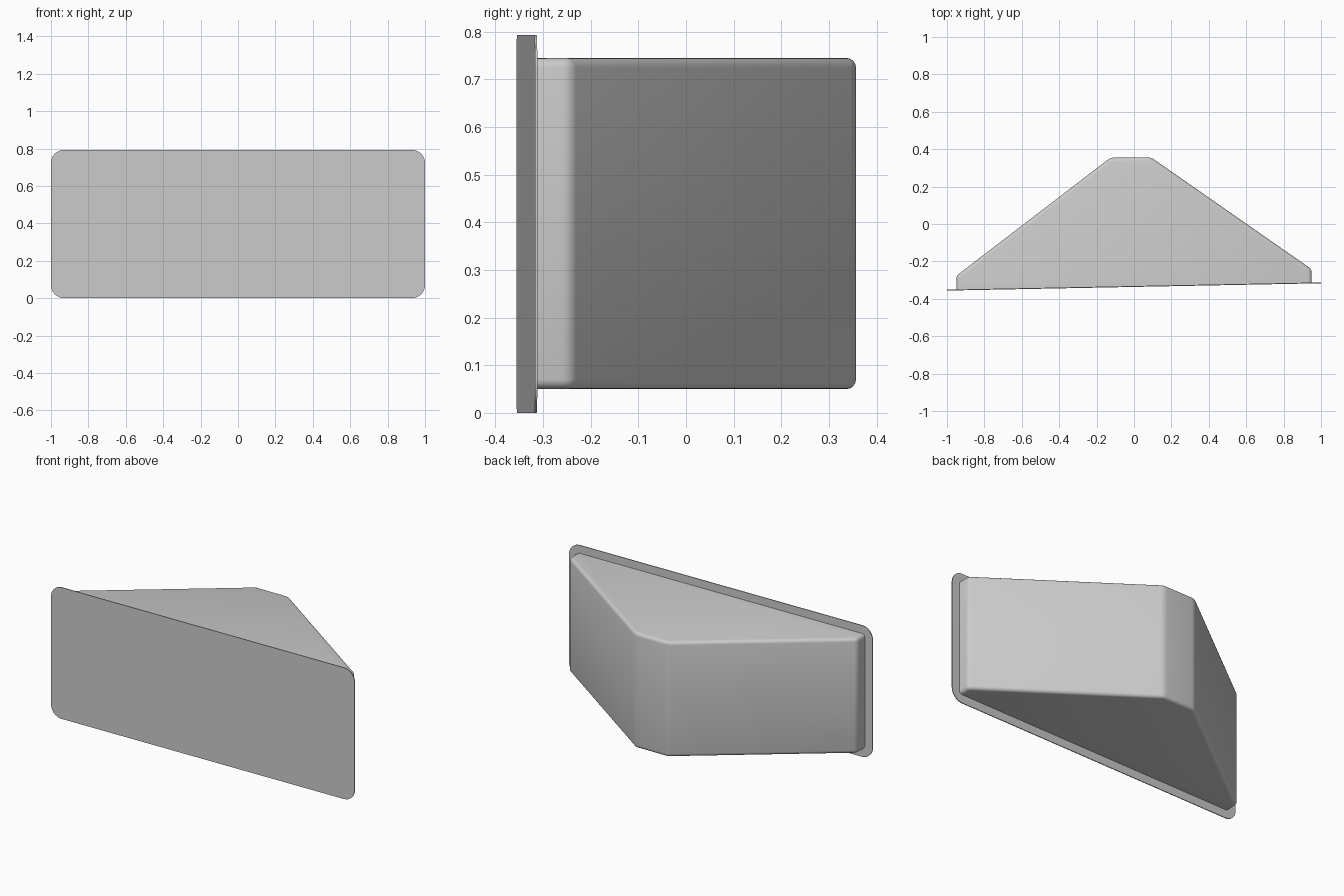
import bpy, bmesh, math
from math import sin, cos, pi

cube = bpy.data.objects.get("Cube")
if cube:
    bpy.data.objects.remove(cube, do_unlink=True)

grey = bpy.data.materials.new("light grey")
grey.use_nodes = True
colour = (0.6, 0.6, 0.6, 1)
grey.diffuse_color = colour
grey.node_tree.nodes["Principled BSDF"].inputs["Base Color"].default_value = colour

HEIGHT = 0.793


def front_y(x):
    """The front plane is turned slightly about z."""
    return -0.3365 + 0.0195 * x


def prism(name, outline, offset, bevel_test=None):
    """Extrude an outline by an offset, optionally rounding chosen edges."""
    bm = bmesh.new()
    face = bm.faces.new([bm.verts.new(p) for p in outline])
    new = bmesh.ops.extrude_face_region(bm, geom=[face], use_keep_orig=True)["geom"]
    verts = [g for g in new if isinstance(g, bmesh.types.BMVert)]
    bmesh.ops.translate(bm, verts=verts, vec=offset)
    bmesh.ops.recalc_face_normals(bm, faces=bm.faces)
    if bevel_test:
        edges = [e for e in bm.edges if bevel_test(e)]
        bmesh.ops.bevel(bm, geom=edges, offset=0.02, segments=4,
                        profile=0.5, affect='EDGES')
    mesh = bpy.data.meshes.new(name)
    bm.to_mesh(mesh)
    bm.free()
    mesh.materials.append(grey)
    obj = bpy.data.objects.new(name, mesh)
    bpy.context.collection.objects.link(obj)
    bpy.ops.object.select_all(action='DESELECT')
    obj.select_set(True)
    bpy.context.view_layer.objects.active = obj
    bpy.ops.object.shade_smooth_by_angle(angle=math.radians(30))
    return obj


# Thin front plate with rounded corners
R, STEPS = 0.07, 8
plate = []
for i, (sx, sz) in enumerate([(1, 1), (-1, 1), (-1, 0), (1, 0)]):
    cx = sx * (1 - R)
    cz = HEIGHT - R if sz else R
    for k in range(STEPS + 1):
        a = (i + k / STEPS) * pi / 2
        x = cx + R * cos(a)
        plate.append((x, front_y(x), cz + R * sin(a)))
prism("front_plate", plate, (0, 0.005, 0))

# Wedge housing behind the plate, rounded on all but its front rim
ends = [(x, front_y(x) + 0.004) for x in (-0.95, 0.95)]
outline = [ends[0], (-0.95, -0.277), (-0.125, 0.355),
           (0.09, 0.357), (0.95, -0.242), ends[1]]


def behind_front(edge):
    return any(v.co.y > front_y(v.co.x) + 0.02 for v in edge.verts)


prism("wedge_housing", [(x, y, 0.05) for x, y in outline], (0, 0, 0.695), behind_front)
